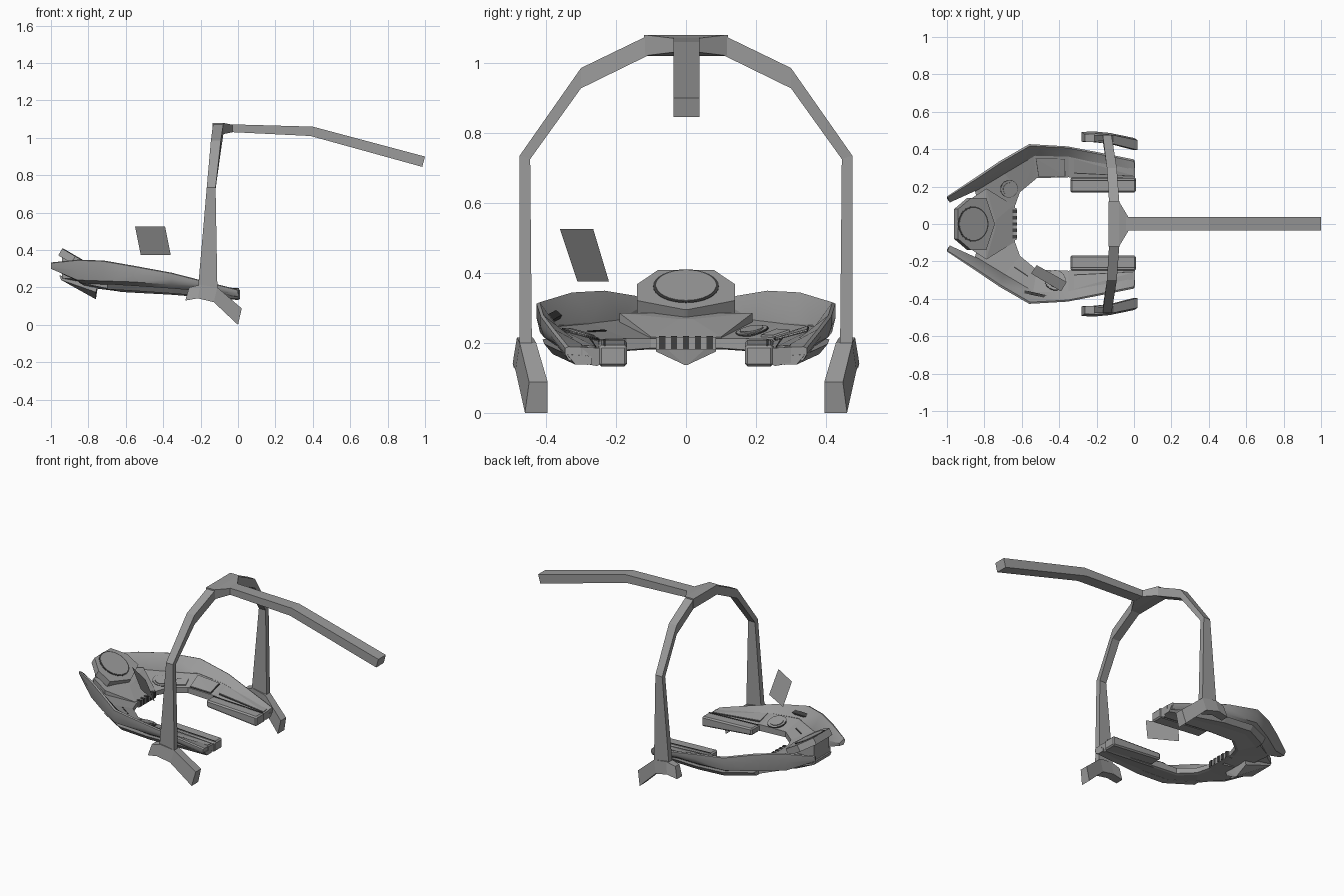
import bpy, bmesh, math
from mathutils import Vector, Matrix

cube = bpy.data.objects.get("Cube")
if cube:
    bpy.data.objects.remove(cube, do_unlink=True)


def material(name, value):
    m = bpy.data.materials.new(name)
    m.use_nodes = True
    m.diffuse_color = (value, value, value, 1)
    m.node_tree.nodes["Principled BSDF"].inputs["Base Color"].default_value = (value, value, value, 1)
    return m


GREY = material("mid grey", 0.33)
DARK = material("dark grey", 0.05)


def finish(name, bm, mat=GREY, mirror=False, smooth=None, bevel=0):
    bmesh.ops.recalc_face_normals(bm, faces=bm.faces)
    mesh = bpy.data.meshes.new(name)
    bm.to_mesh(mesh)
    bm.free()
    mesh.materials.append(mat)
    obj = bpy.data.objects.new(name, mesh)
    bpy.context.collection.objects.link(obj)
    if smooth:
        bpy.ops.object.select_all(action='DESELECT')
        obj.select_set(True)
        bpy.context.view_layer.objects.active = obj
        bpy.ops.object.shade_smooth_by_angle(angle=math.radians(smooth))
    if bevel:
        b = obj.modifiers.new("bevel", 'BEVEL')
        b.width, b.segments = bevel, 1
    if mirror:
        m = obj.modifiers.new("mirror", 'MIRROR')
        m.use_axis = (False, True, False)
        m.use_clip = False
    return obj


def loft(name, rings, **kw):
    """Skin a row of closed cross-sections and cap both ends."""
    bm = bmesh.new()
    rows = [[bm.verts.new(p) for p in ring] for ring in rings]
    n = len(rows[0])
    for a, b in zip(rows, rows[1:]):
        for i in range(n):
            j = (i + 1) % n
            bm.faces.new((a[i], a[j], b[j], b[i]))
    bm.faces.new(rows[0])
    bm.faces.new(rows[-1])
    return finish(name, bm, **kw)


def hull(name, points, **kw):
    bm = bmesh.new()
    for p in points:
        bm.verts.new(p)
    res = bmesh.ops.convex_hull(bm, input=bm.verts)
    loose = [v for v in bm.verts if not v.link_faces]
    bmesh.ops.delete(bm, geom=loose, context='VERTS')
    bmesh.ops.dissolve_limit(bm, angle_limit=0.02, verts=bm.verts, edges=bm.edges)
    return finish(name, bm, **kw)


def both(points):
    """Points plus their copies across the centre line."""
    return [(x, s * y, z) for x, y, z in points for s in (1, -1)]


def disc(name, centre, normal, radius, height, mat=GREY):
    bm = bmesh.new()
    normal = Vector(normal).normalized()
    turn = normal.to_track_quat('Z', 'Y').to_matrix().to_4x4()
    bmesh.ops.create_cone(bm, cap_ends=True, segments=32, radius1=radius, radius2=radius,
                          depth=height, matrix=Matrix.Translation(centre) @ turn)
    finish(name, bm, mat, smooth=40)


# Arch: (outer y, z, inner y, z, x back, x front)
arch = [(.475, .18, .44, .18, -.215, -.11), (.475, .735, .445, .725, -.167, -.12),
        (.30, .985, .30, .927, -.145, -.092), (.11, 1.077, .11, 1.02, -.133, -.078)]
loft("arch_leg", [[(xb, yo, zo), (xf, yo, zo), (xf, yi, zi), (xb, yi, zi)]
                  for yo, zo, yi, zi, xb, xf in arch], mirror=True)

# Feet: (top x, z, bottom x, z, inner y, outer y)
feet = [(-.262, .2, -.282, .13, .44, .48), (-.2, .215, -.215, .142, .437, .483),
        (-.11, .2, -.13, .122, .428, .475), (.02, .088, 0, 0, .395, .448)]
loft("foot", [[(xt, yi, zt), (xt, yo, zt), (xb, yo + .012, zb), (xb, yi, zb)]
              for xt, zt, xb, zb, yi, yo in feet], mirror=True)

# Hub at the top and the overhead boom
hull("arch_hub", both([(x, y, z) for x, y, lo, hi in
     [(-.137, .12, 1.02, 1.08), (-.08, .12, 1.02, 1.08), (-.03, .037, 1.03, 1.07)] for z in (lo, hi)]))
loft("boom", [[(x, -.036, zt), (x, .038, zt), (x + dx, .038, zb), (x + dx, -.036, zb)]
              for x, zt, dx, zb in [(-.06, 1.073, 0, 1.032), (.4, 1.06, -.012, 1.01), (1, .9, -.015, .845)]])

# Raised outer rim: (crest x, y, z, base x, y, z, wall bottom z)
rim = [(-1, .147, .33, -.985, .115, .31, .30), (-.86, .24, .345, -.83, .185, .27, .24),
       (-.72, .335, .34, -.69, .27, .26, .235), (-.56, .427, .312, -.53, .365, .25, .23),
       (-.355, .415, .275, -.35, .36, .235, .215), (-.2, .385, .235, -.19, .325, .215, .2),
       (0, .345, .185, .005, .28, .187, .15)]
loft("outer_rim", [[(x, y, z), (x + (bx - x) * .15, y + (by - y) * .15, z + .004), (bx, by, bz),
                    (bx, by, bz - .05 if x > -.9 else .295), (x, y - .01, lo), (x, y, (z + lo) / 2)]
                   for x, y, z, bx, by, bz, lo in rim], mirror=True, smooth=35)

# Desk deck: inner edge, outer edge, inner and outer bottom heights
deck = [((-.635, 0, .212), (-.80, 0, .25), .185, .2), ((-.635, .1, .212), (-.85, .175, .268), .185, .225),
        ((-.61, .17, .212), (-.70, .28, .26), .18, .195), ((-.52, .245, .21), (-.54, .37, .25), .175, .185),
        ((-.35, .25, .205), (-.35, .365, .236), .166, .172), ((.005, .245, .185), (.005, .30, .188), .138, .142)]
loft("desk_deck", [[i, o, (o[0], o[1], ob), (i[0] - .015, i[1] + .01, ib - .004), (i[0], i[1], ib)]
                   for i, o, ib, ob in deck], mirror=True)
# Underside between the deck and the rim
loft("desk_belly", [[(o[0], o[1] - .03, ob + .02), (o[0], o[1] + .05 * k, ob + .025),
                     (o[0], o[1] + .02 * k, ob - .004), (o[0], o[1] - .03, ob - .004)]
                    for (i, o, ib, ob), k in zip(deck[2:], (1, .8, .8, .8))], mirror=True)


def on_deck(k, u, v, side=1):
    a, b = deck[k], deck[k + 1]
    p = Vector(a[0]).lerp(Vector(b[0]), u).lerp(Vector(a[1]).lerp(Vector(b[1]), u), v)
    return Vector((p.x, p.y * side, p.z))


def deck_plate(name, k, u0, u1, v0, v1, side, mat=GREY, lift=.007):
    corners = [on_deck(k, u, v, side) for u in (u0, u1) for v in (v0, v1)]
    up = Vector((0, 0, lift))
    hull(name, [c - up * .2 for c in corners] + [c + up for c in corners], mat=mat)


def deck_button(name, k, u, v, side, radius):
    c = on_deck(k, u, v, side)
    n = (on_deck(k, u + .1, v, side) - c).cross(on_deck(k, u, v + .1, side) - c)
    n = n if n.z > 0 else -n
    for label, r, h, mat in [("_gap", 1, .008, DARK), ("_base", .94, .012, GREY), ("_cap", .7, .02, GREY)]:
        disc(name + label, c, n, radius * r, h, mat)


# Control panels, buttons and slots set on the deck
deck_plate("left_small_screen", 2, .4, .85, .12, .5, 1)
deck_plate("left_screen_edge", 3, .06, .9, .04, .85, 1, DARK, .003)
deck_plate("left_screen", 3, .08, .88, .06, .83, 1)
deck_plate("right_key_row", 2, .1, .7, .45, .5, -1, DARK, .003)
for side, word in ((1, "left"), (-1, "right")):
    deck_plate(word + "_arm_seam", 4, .08, .97, .18, .23, side, DARK, .002)
    deck_plate(word + "_arm_panel", 4, .08, .97, .25, .9, side, GREY, .004)
deck_button("left_button", 1, .7, .4, 1, .048)
deck_button("right_button", 3, .6, .45, -1, .056)
hull("right_rim_slot", [(x, y + d, z - d * .9 + h) for x, y, z in [(-.62, -.355, .287), (-.46, -.39, .268)]
                        for d in (-.008, .008) for h in (-.004, .004)], mat=DARK)

# Arm pads with a seam along the inner side
hull("arm_pad", [(x, y, z) for x, lo, hi in [(-.34, .165, .208), (.01, .132, .194)]
                 for y in (.168, .25) for z in (lo, hi)], mirror=True, bevel=.008)
hull("arm_pad_seam", [(x, y, z) for x, z in [(-.335, .209), (.005, .195)]
                      for y in (.230, .235) for z in (z - .004, z + .001)], mat=DARK, mirror=True)

# Central console: chevron ridge, keel below, pedestal and tilted hexagonal display
hull("console_ridge", both([(-.94, .09, .285), (-.94, .09, .25), (-.79, .19, .285), (-.79, .19, .24),
                            (-.645, .1, .217), (-.645, .1, .19), (-.74, .02, .268)]))
hull("console_keel", both([(-.955, .08, .265), (-.945, .08, .24), (-.76, .004, .137),
                           (-.76, .085, .175), (-.75, .085, .21), (-.75, .004, .2)]))
hull("display_pedestal", both([(-.94, .075, .25), (-.78, .09, .24), (-.94, .075, .37), (-.79, .09, .30)]))
slope = Vector((.58, 0, 1)).normalized()
plate = [Vector((x, y, .408 - .58 * (x + .94))) for x, y, z in
         both([(-.94, .08, 0), (-.87, .14, 0), (-.79, .14, 0), (-.745, .004, 0)])]
hull("display_slab", plate + [p - slope * .042 for p in plate])
centre = Vector((-.86, 0, .3616))
disc("display_gap", centre, slope, .094, .003, DARK)
disc("display_disc", centre, slope, .086, .007)

# Key strip on the inner edge
hull("key_strip", both([(x, .085, z) for x in (-.66, -.628) for z in (.18, .217)]))
for k in range(5):
    y = (k - 2) * .034
    hull("key_%d" % (k + 1), [(x, y + d, z) for x in (-.657, -.625) for d in (-.009, .009)
                              for z in (.183, .220)], mat=DARK)

# Floating screen above the right arm
bm = bmesh.new()
bm.faces.new([bm.verts.new(p) for p in [(-.55, -.265, .525), (-.39, -.36, .525),
                                        (-.36, -.31, .375), (-.52, -.22, .375)]])
finish("floating_screen", bm)
